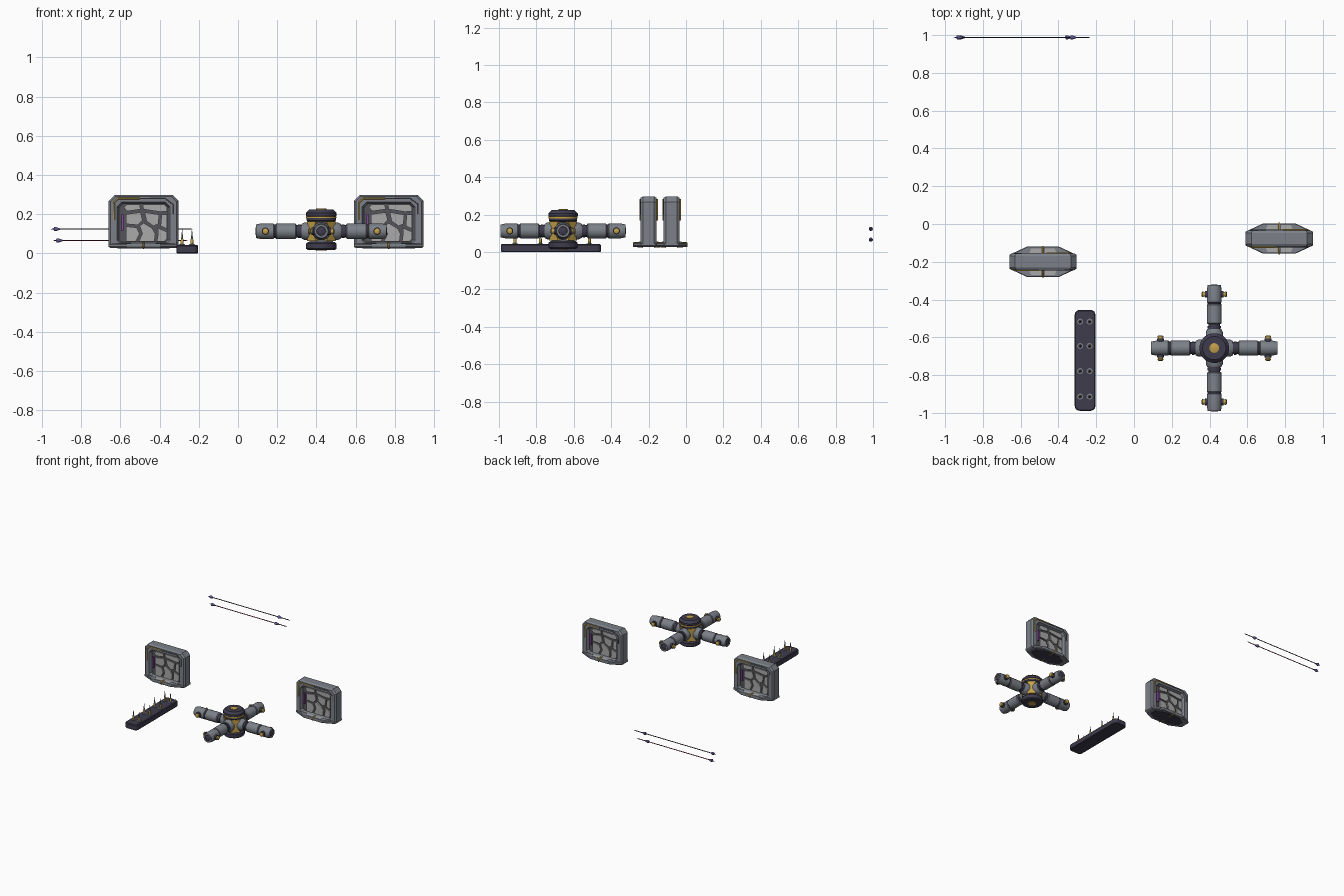
import bpy, bmesh
from math import sin, cos, pi, radians
from mathutils import Matrix, Vector

if "Cube" in bpy.data.objects:
    bpy.data.objects.remove(bpy.data.objects["Cube"])


def mat(name, r, g, b):
    m = bpy.data.materials.new(name)
    m.diffuse_color = (r, g, b, 1)
    m.use_nodes = True
    m.node_tree.nodes["Principled BSDF"].inputs["Base Color"].default_value = m.diffuse_color
    return m


STEEL = mat("steel", .20, .22, .25)
DARK = mat("dark_metal", .05, .045, .075)
CHANNEL = mat("channel_grey", .09, .09, .10)
PALE = mat("pale_plate", .40, .40, .40)
GOLD = mat("gold", .55, .36, .07)
PURPLE = mat("purple", .25, .06, .35)
BLUE = mat("violet_metal", .12, .10, .28)
RED = mat("red_metal", .25, .03, .05)


def loft(name, loops, m, M=Matrix(), ring=False, smooth=False):
    """Skin a list of equal-length point loops; cap the ends or close as a ring."""
    bm = bmesh.new()
    vs = [[bm.verts.new(M @ Vector(p)) for p in lp] for lp in loops]
    n = len(vs[0])
    pairs = list(zip(vs, vs[1:])) + ([(vs[-1], vs[0])] if ring else [])
    for a, b in pairs:
        for i in range(n):
            j = (i + 1) % n
            bm.faces.new((a[i], a[j], b[j], b[i]))
    if not ring:
        bm.faces.new(vs[0])
        bm.faces.new(vs[-1])
    bmesh.ops.recalc_face_normals(bm, faces=bm.faces)
    me = bpy.data.meshes.new(name)
    bm.to_mesh(me)
    bm.free()
    me.materials.append(m)
    ob = bpy.data.objects.new(name, me)
    bpy.context.collection.objects.link(ob)
    if smooth:
        bpy.ops.object.select_all(action='DESELECT')
        ob.select_set(True)
        bpy.context.view_layer.objects.active = ob
        bpy.ops.object.shade_smooth_by_angle(angle=radians(35))
    return ob


def lathe(name, prof, m, M=Matrix(), n=20, smooth=True):
    """Revolve (radius, height) pairs about local z."""
    loops = [[(r * cos(2 * pi * (i + .5) / n), r * sin(2 * pi * (i + .5) / n), h)
              for i in range(n)] for r, h in prof]
    return loft(name, loops, m, M, smooth=smooth)


def slab(name, pts, y0, y1, m, M=Matrix()):
    """Extrude an x-z outline along y."""
    return loft(name, [[(x, y, z) for x, z in pts] for y in (y0, y1)], m, M)


def tube(name, pts, r, m, M=Matrix()):
    cu = bpy.data.curves.new(name, 'CURVE')
    cu.dimensions = '3D'
    cu.bevel_depth, cu.bevel_resolution, cu.use_fill_caps = r, 1, True
    sp = cu.splines.new('POLY')
    sp.points.add(len(pts) - 1)
    for p, q in zip(sp.points, pts):
        p.co = (*(M @ Vector(q)), 1)
    cu.materials.append(m)
    bpy.context.collection.objects.link(bpy.data.objects.new(name, cu))


T = Matrix.Translation
RX90 = Matrix.Rotation(pi / 2, 4, 'X')
RY90 = Matrix.Rotation(pi / 2, 4, 'Y')   # local z becomes world x


def octagon(w, z0, z1, c, cb):
    return [(-w + cb, z0), (w - cb, z0), (w, z0 + cb), (w, z1 - c),
            (w - c, z1), (-w + c, z1), (-w, z1 - c), (-w, z0 + cb)]


# Inset plates of the wall panel face: x-z outlines around the panel centre
PLATES = [
    [(-.085, .215), (-.015, .225), (-.02, .25), (-.085, .25), (-.10, .235)],
    [(0, .225), (.085, .212), (.12, .215), (.12, .235), (.105, .25), (-.005, .25)],
    [(-.09, .20), (-.015, .21), (-.005, .17), (-.03, .145), (-.09, .15)],
    [(.005, .21), (.08, .198), (.075, .15), (.05, .14), (.015, .165)],
    [(-.09, .138), (-.035, .132), (-.02, .10), (-.04, .06), (-.09, .06)],
    [(-.02, .14), (.0, .155), (.045, .128), (.06, .10), (.055, .06), (-.025, .06), (-.006, .10)],
    [(.092, .198), (.12, .20), (.12, .125), (.087, .14)],
    [(.072, .13), (.12, .11), (.12, .075), (.105, .06), (.068, .06), (.074, .10)],
]


def wall_panel(cx, cy):
    base = T((cx, cy, 0))

    def at(o, y):
        return [(x, y, z) for x, z in o]
    edge = octagon(.168, .036, .290, .026, .01)
    outer = octagon(.178, .028, .298, .03, .012)
    inner = octagon(.135, .052, .262, .024, .015)
    deep = octagon(.125, .058, .254, .02, .012)
    loft("panel_frame", [at(edge, -.043), at(outer, -.03), at(outer, .03), at(edge, .043),
                         at(inner, .043), at(deep, .02), at(deep, -.02), at(inner, -.043)],
         STEEL, base, ring=True)
    slab("panel_core", octagon(.13, .055, .258, .022, .012), -.02, .02, CHANNEL, base)
    # Spreading foot, an elongated octagon seen from above
    foot = [(-.178, -.037), (-.085, -.08), (.085, -.08), (.178, -.037),
            (.178, .037), (.085, .08), (-.085, .08), (-.178, .037)]
    loft("panel_foot", [[(x * s, y * s, z) for x, y in foot]
                        for s, z in ((.95, .028), (1, .034), (1, .046), (.97, .05))], STEEL, base)
    loft("foot_underside", [[(x * .75, y * .75, z) for x, y in foot] for z in (.026, .03)],
         DARK, base)
    for turn in (0, pi):       # both faces alike
        M = base @ Matrix.Rotation(turn, 4, 'Z')
        for p in PLATES:
            slab("face_plate", p, -.029, -.015, PALE, M)
        slab("light_strip", [(-.113, .115), (-.102, .115), (-.102, .20), (-.113, .20)],
             -.036, -.015, PURPLE, M)
        tube("gold_conduit", [(-.15, -.046, .17), (-.15, -.046, .262), (-.13, -.046, .28),
                              (-.02, -.046, .28)], .0045, GOLD, M)
        tube("dark_conduit", [(-.02, -.044, .28), (.11, -.044, .28), (.15, -.044, .25),
                              (.15, -.044, .2)], .003, CHANNEL, M)
        for s in (-1, 1):
            q = [(s * .008, -.042), (s * .074, -.042), (s * .062, -.071), (s * .008, -.071)]
            loft("foot_inset", [[(x, y, z) for x, y in q] for z in (.045, .052)], PALE, M)
        tube("foot_gold_strip", [(0, -.04, .052), (0, -.081, .049), (0, -.081, .031),
                                 (0, -.03, .027)], .005, GOLD, M)


wall_panel(-.482, -.20)
wall_panel(.769, -.077)

# Four-armed hub
HUB = T((.425, -.657, 0))
lathe("hub_core", [(.066, .05), (.066, .175)], STEEL, HUB, n=8, smooth=False)
lathe("hub_base", [(.07, .017), (.078, .024), (.078, .05), (.068, .058)], DARK, HUB, n=24)
lathe("hub_base_cap", [(.03, .014), (.03, .02)], GOLD, HUB)
lathe("hub_collar", [(.068, .162), (.076, .168), (.076, .181)], DARK, HUB, n=24)
lathe("hub_gold_ring", [(.078, .180), (.078, .189)], GOLD, HUB, n=24)
lathe("hub_cap", [(.075, .188), (.079, .192), (.079, .207), (.062, .224), (.03, .224)], DARK, HUB, n=24)
lathe("hub_cap_button", [(.026, .222), (.026, .228), (.022, .230)], GOLD, HUB)
for k in range(4):
    # Hourglass plate between arms
    D = HUB @ Matrix.Rotation(k * pi / 2 + pi / 4, 4, 'Z')
    slab("hub_hourglass_plate", [(-.034, .062), (.034, .062), (.01, .113), (.034, .164),
                                 (-.034, .164), (-.01, .113)], -.072, -.055, GOLD, D)
    A = HUB @ Matrix.Rotation(k * pi / 2, 4, 'Z') @ T((0, 0, .113))
    L = A @ RY90
    lathe("arm_socket", [(.046, .04), (.046, .085), (.038, .1)], STEEL, L, n=16)
    lathe("arm_neck", [(.032, .09), (.032, .135)], DARK, L, n=16)
    lathe("arm_neck_ring", [(.036, .104), (.036, .118)], DARK, L, n=16)
    lathe("arm_sleeve", [(.034, .127), (.040, .132), (.040, .229), (.037, .233)], STEEL, L, n=16)
    lathe("arm_seam", [(.036, .228), (.036, .244)], DARK, L, n=16)
    lathe("arm_tip", [(.036, .24), (.040, .244), (.040, .31), (.035, .334), (.024, .334),
                      (.022, .328)], STEEL, L, n=16)
    lathe("arm_end_disc", [(.021, .32), (.021, .333), (.016, .336)], DARK, L, n=16)
    for s in (-1, 1):
        B = A @ T((.285, 0, 0)) @ Matrix.Rotation(s * pi / 2, 4, 'X')
        lathe("arm_bolt_washer", [(.019, .03), (.019, .05)], DARK, B, n=12)
        lathe("arm_bolt", [(.013, .045), (.013, .056), (.016, .057), (.016, .063),
                           (.010, .067)], GOLD, B, n=12)

# Spike rack
CX, CY, HX, HY, R = -.259, -.722, .055, .267, .026


def rounded(d, z):
    pts = []
    for q, (sx, sy) in enumerate(((1, 1), (-1, 1), (-1, -1), (1, -1))):
        for i in range(5):
            a = q * pi / 2 + i * pi / 8
            pts.append((CX + sx * (HX - R) + (R - d) * cos(a),
                        CY + sy * (HY - R) + (R - d) * sin(a), z))
    return pts


loft("rack_base", [rounded(.004, 0), rounded(0, .004), rounded(0, .038), rounded(.005, .043)], DARK)
for y in (-.517, -.646, -.779, -.914):
    for x in (-.285, -.235):
        P = T((x, y, 0))
        lathe("spike_seat", [(.016, .04), (.016, .046), (.011, .047)], STEEL, P, n=12)
        lathe("spike_collar", [(.008, .043), (.008, .068), (.006, .074)], GOLD, P, n=10)
        lathe("spike", [(.006, .07), (.004, .09), (.0006, .122)], STEEL, P, n=8)

# Two long thin rods with cone-shaped stops
for name, z, x0, x1, m in (("upper", .124, -.955, -.232, DARK), ("lower", .066, -.942, -.258, RED)):
    lathe(name + "_rod", [(.0012, x0), (.003, x0 + .012), (.003, x1 - .012), (.001, x1)], m,
          T((0, .988, z)) @ RY90, n=8)
    for xs in (x0 + .014, x1 - .106):
        lathe(name + "_rod_stop", [(.004, xs), (.011, xs + .003), (.011, xs + .012),
                                   (.004, xs + .032)], BLUE, T((0, .988, z)) @ RY90, n=12)
